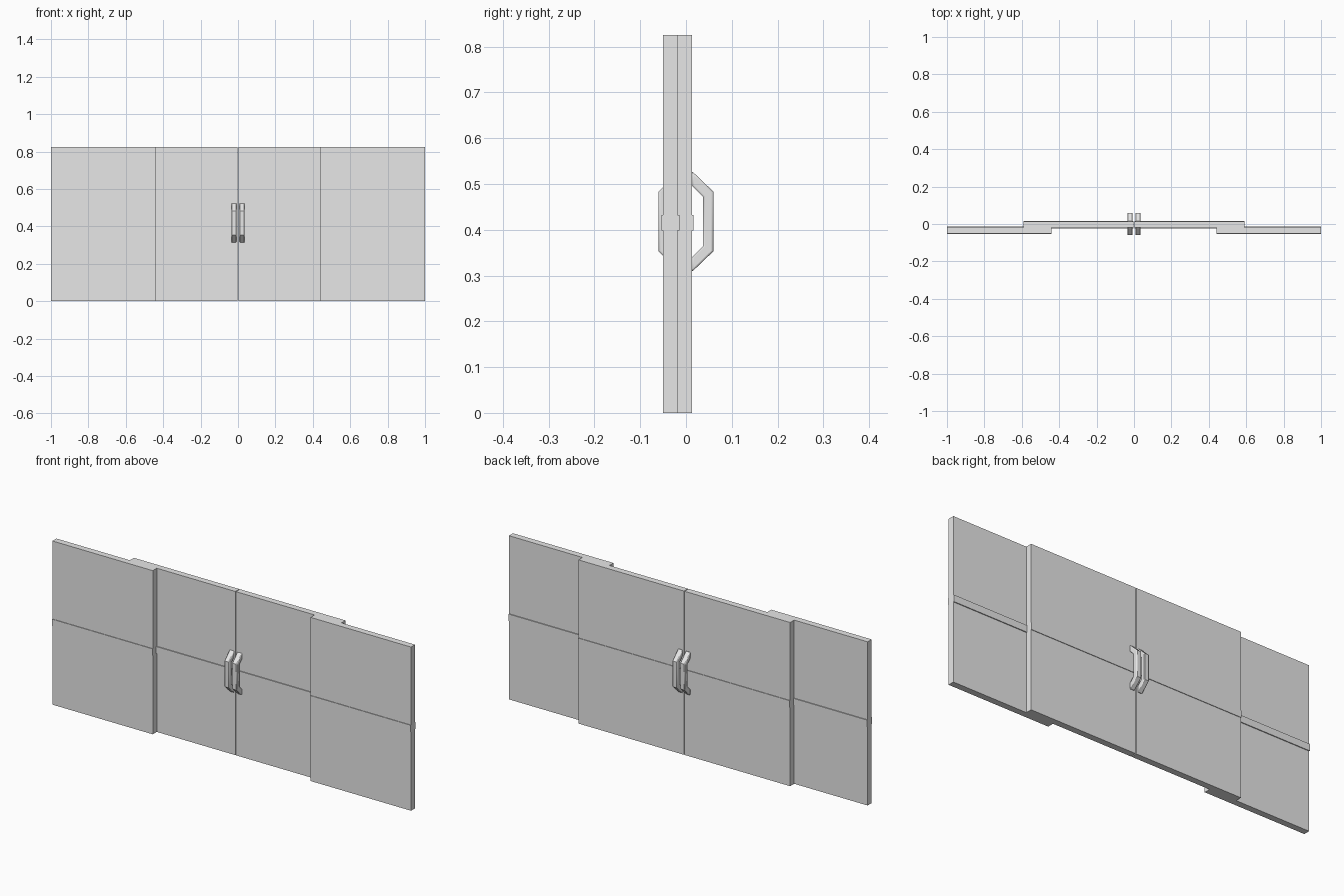
import bpy
import bmesh

cube = bpy.data.objects.get("Cube")
if cube:
    bpy.data.objects.remove(cube, do_unlink=True)

# One plain grey finish
grey = bpy.data.materials.new("light_grey")
grey.use_nodes = True
COLOUR = (0.8, 0.8, 0.8, 1.0)
grey.diffuse_color = COLOUR
grey.node_tree.nodes["Principled BSDF"].inputs["Base Color"].default_value = COLOUR


def finish(name, bm):
    bmesh.ops.recalc_face_normals(bm, faces=bm.faces)
    mesh = bpy.data.meshes.new(name)
    bm.to_mesh(mesh)
    bm.free()
    mesh.materials.append(grey)
    obj = bpy.data.objects.new(name, mesh)
    bpy.context.collection.objects.link(obj)
    return obj


def box(name, x, y, z):
    """Box from three (low, high) ranges."""
    bm = bmesh.new()
    bmesh.ops.create_cube(bm, size=1)
    for v in bm.verts:
        for axis, (low, high) in enumerate((x, y, z)):
            v.co[axis] = low if v.co[axis] < 0 else high
    return finish(name, bm)


HEIGHT = 0.825
BAND = (0.398, 0.432)
FRONT, MIDDLE, BACK = -0.0505, -0.0185, 0.0135
SLIM, DEEP = 0.003, 0.0045


def panel(name, x, y, front_band, back_band):
    """Flat panel with a raised horizontal band on each face."""
    box(name, x, y, (0, HEIGHT))
    box(name + "_front_band", x, (y[0] - front_band, y[0]), BAND)
    box(name + "_back_band", x, (y[1], y[1] + back_band), BAND)


def handle(name, x, side):
    """Bent bar pull, extruded across x from its side profile."""
    upper = [(0.013, 0.528), (0.06, 0.483), (0.037, 0.472), (0.013, 0.496)]
    foot, outer, inner, inner_foot = upper
    mid = 0.418
    flip = lambda p: (p[0], 2 * mid - p[1])
    profile = [foot, outer, flip(outer), flip(foot),
               flip(inner_foot), flip(inner), inner, inner_foot]
    bm = bmesh.new()
    face = bm.faces.new([bm.verts.new((x[0], side * y, z)) for y, z in profile])
    extruded = bmesh.ops.extrude_face_region(bm, geom=[face])["geom"]
    verts = [g for g in extruded if isinstance(g, bmesh.types.BMVert)]
    bmesh.ops.translate(bm, verts=verts, vec=(x[1] - x[0], 0, 0))
    obj = finish(name, bm)
    bevel = obj.modifiers.new("soft_edges", "BEVEL")
    bevel.width = 0.004
    bevel.segments = 2
    bevel.limit_method = "ANGLE"
    bevel.angle_limit = 1.0
    bpy.ops.object.select_all(action="DESELECT")
    obj.select_set(True)
    bpy.context.view_layer.objects.active = obj
    bpy.ops.object.shade_smooth_by_angle()


# Fixed outer panels in front, sliding doors behind, pulls on both faces
for label, s in (("left", 1), ("right", -1)):
    span = lambda a, b: tuple(sorted((s * a, s * b)))
    panel(label + "_fixed_panel", span(0.44, 1), (FRONT, MIDDLE), SLIM, DEEP)
    panel(label + "_sliding_door", span(0.002, 0.59), (MIDDLE, BACK), DEEP, SLIM)
    handle(label + "_front_handle", span(0.008, 0.035), -1)
    handle(label + "_back_handle", span(0.008, 0.035), 1)
